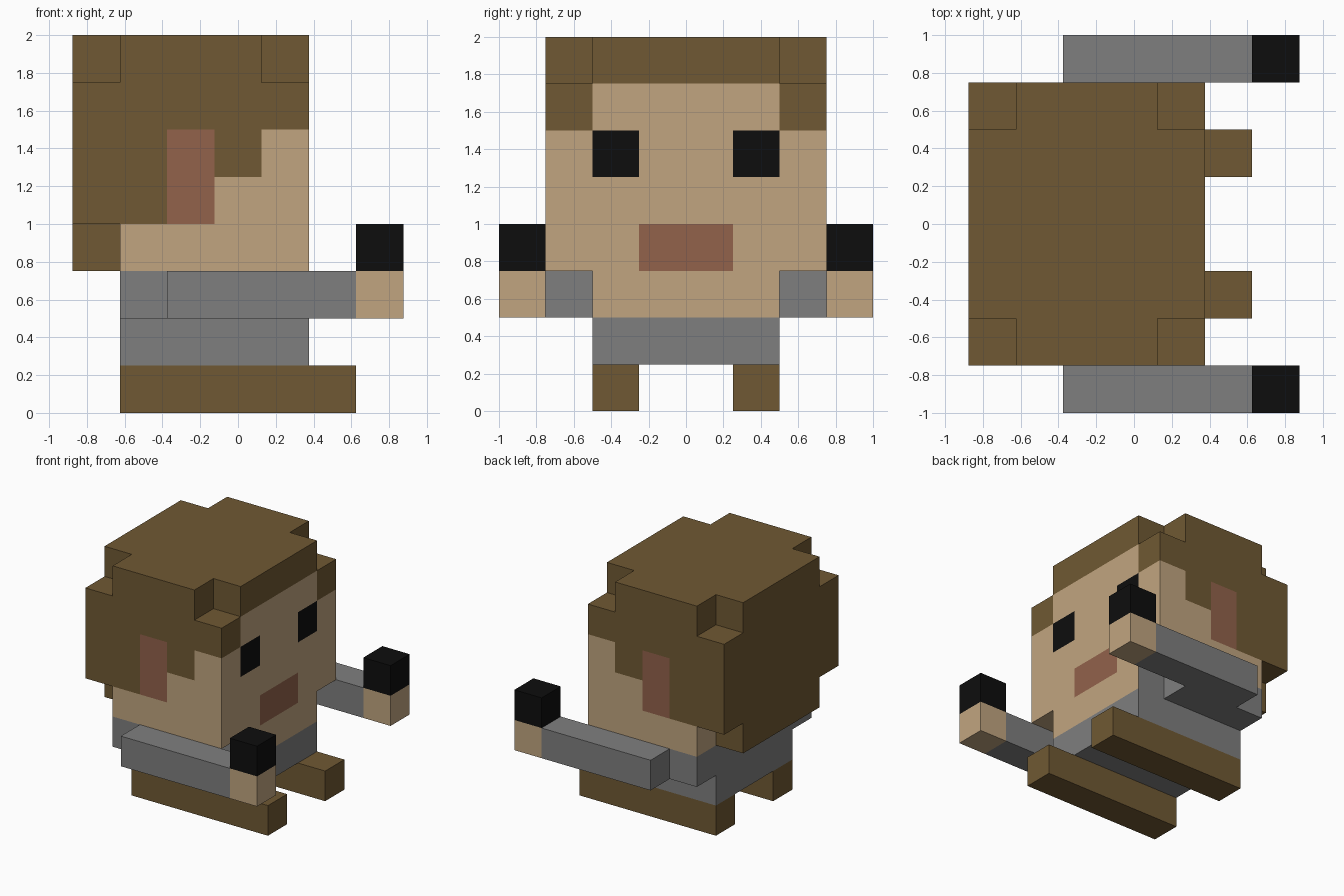
import bpy
import bmesh
from mathutils import Vector

cube = bpy.data.objects.get("Cube")
if cube:
    bpy.data.objects.remove(cube, do_unlink=True)

U = 0.25  # size of one block


def make_material(name, rgb):
    linear = [((c / 255 + 0.055) / 1.055) ** 2.4 if c > 10 else c / 255 / 12.92 for c in rgb]
    mat = bpy.data.materials.new(name)
    mat.use_nodes = True
    mat.diffuse_color = (*linear, 1)
    mat.node_tree.nodes["Principled BSDF"].inputs["Base Color"].default_value = (*linear, 1)
    return mat


BROWN, SKIN, PINK, GREY, BLACK = range(5)
MATERIALS = [
    make_material("brown", (112, 89, 51)),
    make_material("skin", (193, 165, 128)),
    make_material("reddish_pink", (146, 98, 75)),
    make_material("grey", (127, 127, 127)),
    make_material("black", (13, 13, 13)),
]


def inside(p, box):
    x0, x1, y0, y1, z0, z1 = box
    return x0 < p.x < x1 and y0 < p.y < y1 and z0 < p.z < z1


def blocks(name, boxes, colour, cut=()):
    """Outer skin of joined boxes, made of square block faces.
    colour is a material index or a rule (face centre, normal) -> index."""
    cells = {}
    for x0, x1, y0, y1, z0, z1 in boxes:
        for i in range(round((x1 - x0) / U)):
            for j in range(round((y1 - y0) / U)):
                for k in range(round((z1 - z0) / U)):
                    c = Vector((x0 + (i + .5) * U, y0 + (j + .5) * U, z0 + (k + .5) * U))
                    if not any(inside(c, b) for b in cut):
                        cells[tuple(round(v / U * 2) for v in c)] = c

    bm = bmesh.new()
    for key, c in cells.items():
        for axis in range(3):
            for sign in (-1, 1):
                neighbour = list(key)
                neighbour[axis] += 2 * sign
                if tuple(neighbour) in cells:
                    continue
                n, u, v = Vector(), Vector(), Vector()
                n[axis] = sign
                u[(axis + 1) % 3] = U / 2
                v[(axis + 2) % 3] = U / 2 * sign
                m = c + n * U / 2
                face = bm.faces.new([bm.verts.new(m + a * u + b * v)
                                     for a, b in ((-1, -1), (1, -1), (1, 1), (-1, 1))])
                face.material_index = colour(m, n) if callable(colour) else colour
    bmesh.ops.remove_doubles(bm, verts=bm.verts, dist=0.001)
    mesh = bpy.data.meshes.new(name)
    bm.to_mesh(mesh)
    bm.free()
    for mat in MATERIALS:
        mesh.materials.append(mat)
    obj = bpy.data.objects.new(name, mesh)
    bpy.context.collection.objects.link(obj)
    return obj


def head_colour(m, n):
    side = abs(m.y)
    if n.x > 0.5 and m.x > 0.3:  # face with fringe, eyes and mouth
        if m.z > 1.75 or (m.z > 1.5 and side > 0.5):
            return BROWN
        if 1.25 < m.z < 1.5 and 0.25 < side < 0.5:
            return BLACK
        if m.z < 1 and side < 0.25:
            return PINK
        return SKIN
    if abs(n.y) > 0.5 and side > 0.7:  # sides with ear and hairline
        if -0.375 < m.x < -0.125 and 1 < m.z < 1.5:
            return PINK
        if m.x > 0.125:
            hairline = 1.5
        elif m.x > -0.125:
            hairline = 1.25
        else:
            hairline = 1.0
        return BROWN if m.z > hairline else SKIN
    if n.z < -0.5 and m.z < 0.8 and m.x > -0.625:  # underside of the jaw
        return SKIN
    if n.x < -0.5 and m.x > -0.7 and m.z < 1:  # back of the neck
        return SKIN
    return BROWN


# Head: a large block with its four top corners and two lower back corners missing
notches = []
for y0, y1 in ((-0.75, -0.5), (0.5, 0.75)):
    notches += [(-0.875, -0.625, y0, y1, 1.75, 2),
                (0.125, 0.375, y0, y1, 1.75, 2),
                (-0.875, -0.625, y0, y1, 0.75, 1)]
blocks("head", [(-0.875, 0.375, -0.75, 0.75, 0.75, 2)], head_colour, notches)

# Torso with wide shoulders and a skin-coloured chin on its upper front
blocks("torso",
       [(-0.625, 0.375, -0.5, 0.5, 0.25, 0.75),
        (-0.625, 0.125, -0.75, 0.75, 0.5, 0.75)],
       lambda m, n: SKIN if n.x > 0.5 and m.x > 0.3 and m.z > 0.5 else GREY)

# Limbs, one set on each side
for label, s in (("front", -1), ("back", 1)):
    ya, yb = sorted((s * 0.75, s * 1.0))
    blocks(label + "_arm", [(-0.375, 0.875, ya, yb, 0.5, 0.75)],
           lambda m, n: SKIN if m.x > 0.63 else GREY)
    blocks(label + "_held_block", [(0.625, 0.875, ya, yb, 0.75, 1)], BLACK)
    ya, yb = sorted((s * 0.25, s * 0.5))
    blocks(label + "_leg", [(-0.625, 0.625, ya, yb, 0, 0.25)], BROWN)
